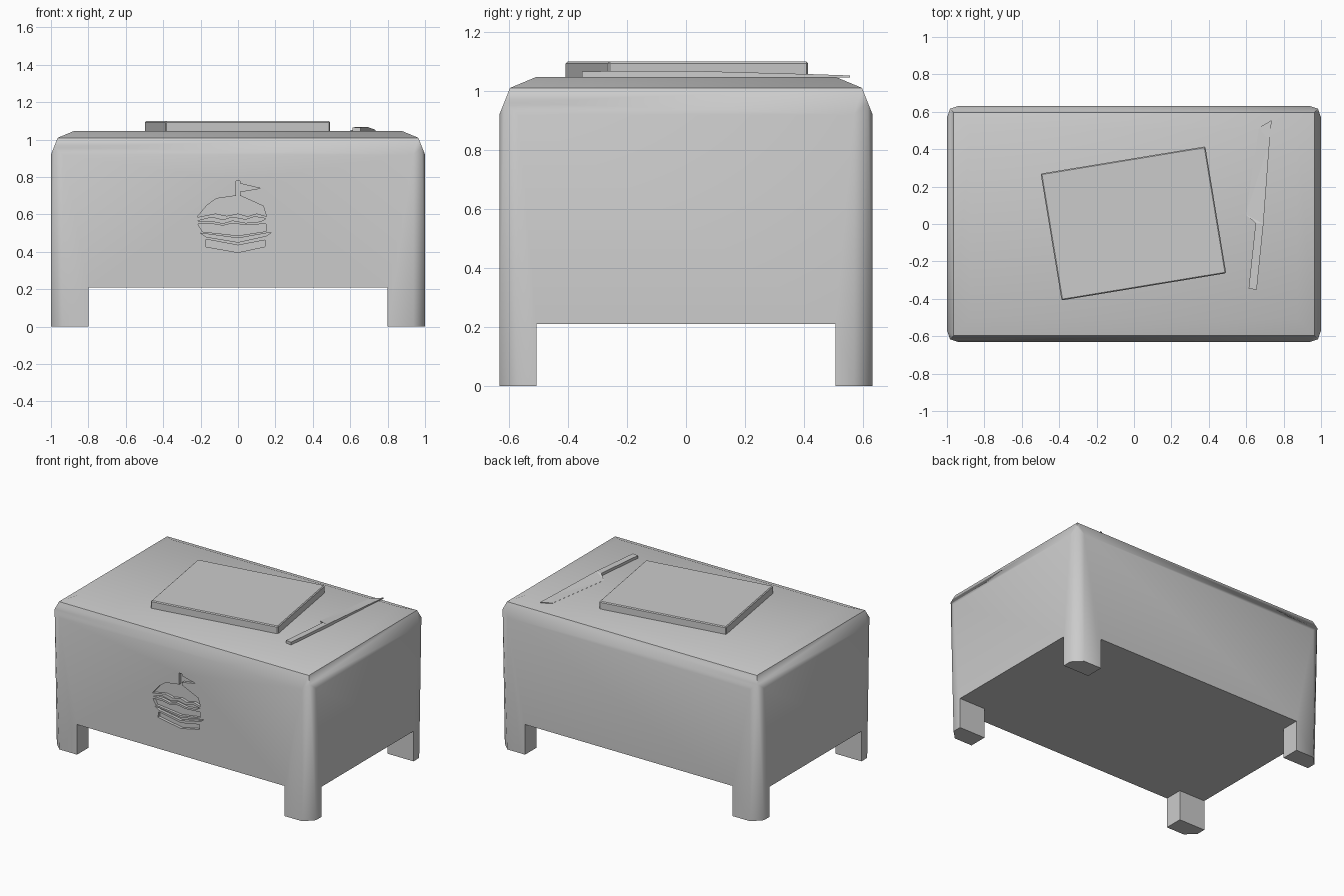
import bpy, bmesh
from math import radians, atan2

if "Cube" in bpy.data.objects:
    bpy.data.objects.remove(bpy.data.objects["Cube"])

HX, HY = 1.0, 0.632


def finish(name, bm):
    bmesh.ops.recalc_face_normals(bm, faces=bm.faces[:])
    me = bpy.data.meshes.new(name)
    bm.to_mesh(me)
    bm.free()
    ob = bpy.data.objects.new(name, me)
    bpy.context.collection.objects.link(ob)
    return ob


def select(ob):
    bpy.ops.object.select_all(action='DESELECT')
    ob.select_set(True)
    bpy.context.view_layer.objects.active = ob


def box(name, size, loc, angle=0.0):
    bm = bmesh.new()
    bmesh.ops.create_cube(bm, size=1)
    bmesh.ops.scale(bm, vec=size, verts=bm.verts)
    ob = finish(name, bm)
    ob.location = loc
    ob.rotation_euler.z = angle
    return ob


def front_prism(name, pts, y0, y1):
    """Extrude an x-z outline along y."""
    bm = bmesh.new()
    f = bm.faces.new([bm.verts.new((x, y0, z)) for x, z in pts])
    g = bmesh.ops.extrude_face_region(bm, geom=[f])['geom']
    vs = [v for v in g if isinstance(v, bmesh.types.BMVert)]
    bmesh.ops.translate(bm, vec=(0, y1 - y0, 0), verts=vs)
    return finish(name, bm)


def carve(ob, cutter):
    cutter.hide_render = True
    m = ob.modifiers.new("cut", 'BOOLEAN')
    m.operation, m.solver, m.object = 'DIFFERENCE', 'EXACT', cutter
    bpy.context.view_layer.update()
    select(ob)
    bpy.ops.object.modifier_apply(modifier=m.name)
    bpy.data.objects.remove(cutter)


# Table block: chamfered corners and rounded top, as a hull of one mirrored corner
C = 0.063
corner = [(HX - C, HY, 0), (HX, HY - C, 0), (HX - C, HY, 0.92), (HX, HY - C, 0.92)]
corner += [(HX - d, HY - d, z) for d, z in ((0.016, 0.96), (0.036, 1.01), (0.125, 1.047))]
bm = bmesh.new()
for sx in (-1, 1):
    for sy in (-1, 1):
        for x, y, z in corner:
            bm.verts.new((x * sx, y * sy, z))
bmesh.ops.convex_hull(bm, input=bm.verts[:])
bmesh.ops.dissolve_limit(bm, angle_limit=radians(1), verts=bm.verts[:], edges=bm.edges[:])
table = finish("table_block", bm)

# Openings between the four corner feet
carve(table, box("gap_front", (1.6, 2, 0.42), (0, 0, 0)))
carve(table, box("gap_side", (3, 1.012, 0.42), (0, 0, 0)))

# Engraved sandwich ornament on the front, one shallow pocket per layer
layers = {
    "upper_bun": [(-0.22, 0.585), (-0.165, 0.65), (-0.115, 0.685), (-0.012, 0.70),
                  (-0.012, 0.78), (0.012, 0.78), (0.012, 0.765), (0.118, 0.74),
                  (0.012, 0.722), (0.012, 0.70), (0.135, 0.645), (0.152, 0.59),
                  (0.10, 0.605), (0.05, 0.59), (0.0, 0.605), (-0.06, 0.592), (-0.12, 0.605)],
    "filling": [(-0.22, 0.565), (-0.14, 0.585), (-0.08, 0.57), (-0.03, 0.585), (0.04, 0.572),
                (0.09, 0.588), (0.15, 0.578), (0.12, 0.562), (0.04, 0.555),
                (-0.03, 0.568), (-0.08, 0.552), (-0.14, 0.565)],
    "patty": [(-0.215, 0.55), (-0.14, 0.55), (-0.08, 0.54), (-0.03, 0.553), (0.04, 0.543),
              (0.15, 0.55), (0.15, 0.51), (0.0, 0.487), (-0.19, 0.508)],
    "slice": [(-0.20, 0.50), (0.0, 0.473), (0.18, 0.505), (0.15, 0.485), (0.0, 0.452),
              (-0.17, 0.48)],
    "lower_bun": [(-0.17, 0.467), (0.0, 0.435), (0.145, 0.463), (0.145, 0.428),
                  (0.0, 0.397), (-0.175, 0.428)],
}
for name, pts in layers.items():
    carve(table, front_prism("pocket_" + name, pts, -HY - 0.05, -HY + 0.02))
select(table)
bpy.ops.object.shade_smooth_by_angle(angle=radians(35))

# Cutting board, turned slightly on the table
board = box("cutting_board", (0.892, 0.687, 0.06), (-0.003, 0.003, 1.069), atan2(0.145, 0.88))
bev = board.modifiers.new("Bevel", 'BEVEL')
bev.width, bev.segments = 0.006, 1

# Knife: outline with top heights, handle block and a blade tapering to its edge
BASE = 1.045
outline = [(0.613, -0.345, 1.066), (0.656, -0.352, 1.066), (0.692, 0.0, 1.068),
           (0.725, 0.44, 1.056), (0.736, 0.555, 1.052), (0.668, 0.515, 1.048),
           (0.598, 0.05, 1.048), (0.65, 0.005, 1.066)]
bm = bmesh.new()
top = [bm.verts.new(p) for p in outline]
low = [bm.verts.new((x, y, BASE)) for x, y, z in outline]
for ids in ((0, 1, 2, 7), (7, 2, 6), (2, 3, 6), (3, 5, 6), (3, 4, 5)):
    bm.faces.new([top[i] for i in ids])
    bm.faces.new([low[i] for i in reversed(ids)])
for i in range(len(top)):
    j = (i + 1) % len(top)
    bm.faces.new((top[i], low[i], low[j], top[j]))
finish("knife", bm)
